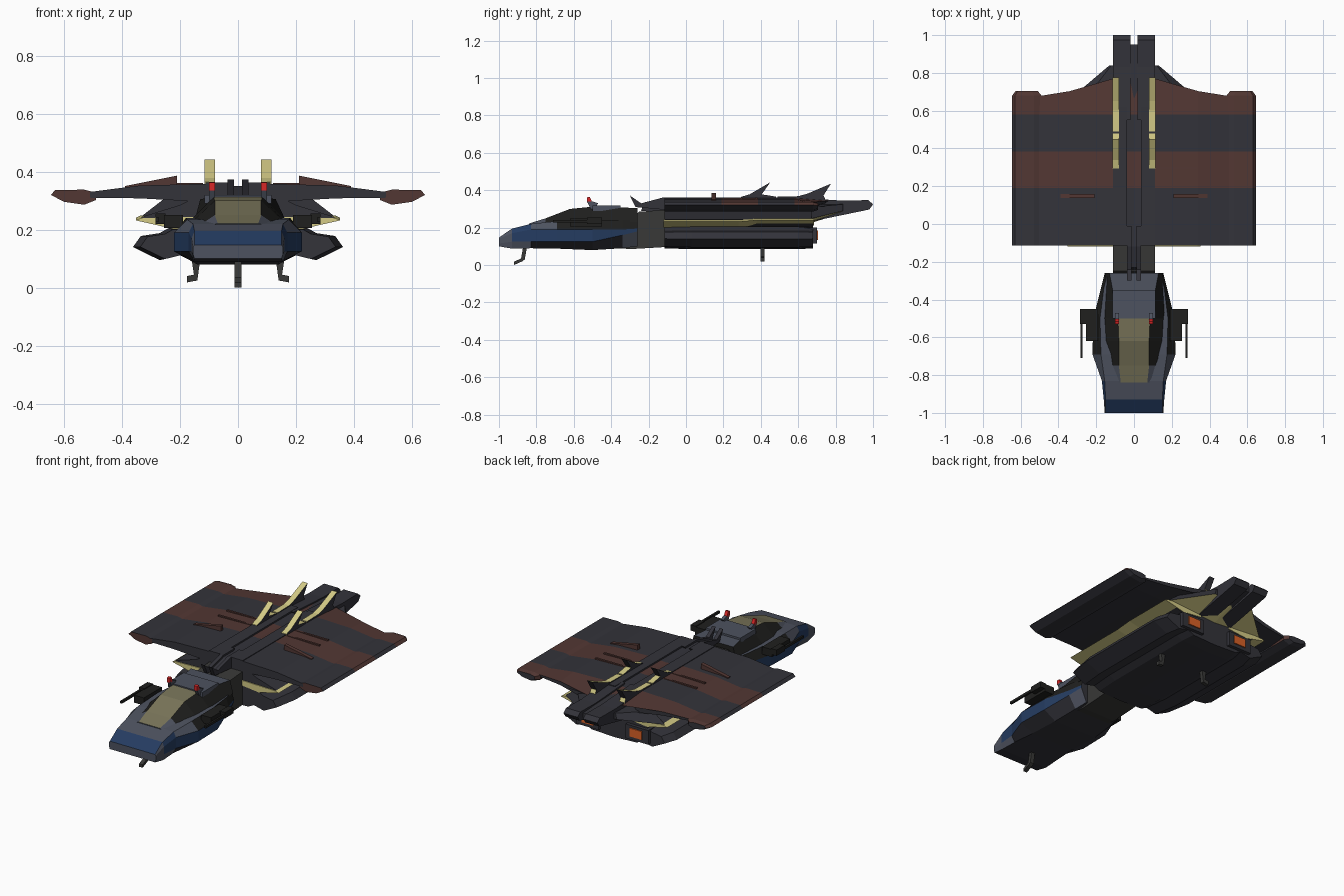
import bpy, bmesh
from mathutils import Vector

if "Cube" in bpy.data.objects:
    bpy.data.objects.remove(bpy.data.objects["Cube"])

COL = {"dark": (.033, .033, .042), "slate": (.075, .085, .115), "black": (.014, .014, .013),
       "gun": (.04, .04, .038), "brown": (.085, .038, .033), "yellow": (.66, .6, .24),
       "glass": (.19, .175, .10), "blue": (.018, .045, .12), "red": (.7, .02, .02),
       "orange": (.7, .12, .02)}
NAMES = list(COL)
MATS = []
for n, c in COL.items():
    m = bpy.data.materials.new(n)
    m.diffuse_color = (*c, 1)
    m.use_nodes = True
    m.node_tree.nodes["Principled BSDF"].inputs["Base Color"].default_value = m.diffuse_color
    MATS.append(m)


def loft(name, rings, paint="dark", mirror=False):
    """Skin a list of equal-length rings; paint is a colour or f(centre, normal)."""
    bm = bmesh.new()
    vs = [[bm.verts.new(p) for p in r] for r in rings]
    n = len(rings[0])
    for a, b in zip(vs, vs[1:]):
        for i in range(n):
            j = (i + 1) % n
            bm.faces.new((a[i], a[j], b[j], b[i]))
    bm.faces.new(vs[0])
    bm.faces.new(vs[-1])
    bmesh.ops.recalc_face_normals(bm, faces=bm.faces[:])
    for f in bm.faces:
        col = paint if isinstance(paint, str) else paint(f.calc_center_median(), f.normal)
        f.material_index = NAMES.index(col)
    me = bpy.data.meshes.new(name)
    bm.to_mesh(me)
    bm.free()
    for m in MATS:
        me.materials.append(m)
    ob = bpy.data.objects.new(name, me)
    bpy.context.collection.objects.link(ob)
    if mirror:
        ob.modifiers.new("mirror", 'MIRROR').use_mirror_merge = False
    return ob


def sym(half, y):
    """Full ring from a half section (x, z) at station y (number or function of x)."""
    fy = y if callable(y) else lambda x: y
    full = half + [(-x, z) for x, z in reversed(half) if x > 0]
    return [(x, fy(abs(x)), z) for x, z in full]


def slab(name, prof, x0, x1, paint="dark", mirror=True):
    """Side profile (y, z) extruded across x."""
    return loft(name, [[(x, y, z) for y, z in prof] for x in (x0, x1)], paint, mirror)


def box(name, x0, x1, y0, y1, z0, z1, paint="dark", mirror=True):
    return slab(name, [(y0, z0), (y1, z0), (y1, z1), (y0, z1)], x0, x1, paint, mirror)


# Nose body: y, bottom width, bottom z, side width, side low z, side high z, top width, top z
NOSE = [(-1, .15, .10, .155, .115, .14, .15, .147), (-.93, .155, .088, .16, .125, .17, .15, .195),
        (-.83, .15, .09, .17, .125, .19, .155, .22), (-.69, .14, .088, .22, .125, .19, .175, .235),
        (-.5, .14, .08, .215, .125, .19, .18, .24), (-.34, .13, .09, .175, .16, .19, .16, .24),
        (-.26, .12, .10, .155, .18, .195, .14, .24)]


def nose_paint(c, n):
    if n.z < -.5 or n.y > .8:
        return "dark"
    if c.y < -.93 and n.z > .5:
        return "blue"
    if n.y < -.8 or n.z > .7:
        return "slate"
    if .14 < c.z < .195 and c.y > -.95:
        return "blue"
    return "black" if c.z > .2 and -.6 < c.y else "slate"


loft("nose_body", [sym([(0, zb), (bw, zb), (w, z1), (w, z2), (tw, zt), (0, zt)], y)
                   for y, bw, zb, w, z1, z2, tw, zt in NOSE], nose_paint)

# Canopy with glazed top strip
CAN = [(-.84, .10, .21, .07, .222), (-.75, .14, .21, .08, .25), (-.62, .165, .22, .08, .30),
       (-.5, .165, .23, .085, .312), (-.26, .15, .23, .13, .305)]


def canopy_paint(c, n):
    if n.z > .7 and abs(c.x) < .09:
        return "glass" if c.y < -.5 else "slate"
    return "slate" if c.y < -.78 or n.z > .8 else "black"


loft("canopy", [sym([(0, zb), (bw, zb), (tw, zt), (0, zt)], y)
                for y, bw, zb, tw, zt in CAN], canopy_paint)
box("roof_plate", -.115, .115, -.5, -.35, .29, .319, "slate", False)
slab("antenna", [(-.49, .3), (-.47, .33), (-.50, .34), (-.53, .34), (-.51, .3)], .08, .10, "slate")
slab("antenna_light", [(-.53, .335), (-.5, .332), (-.515, .365), (-.53, .362)], .08, .10, "red")

# Side guns
box("gun_mount", .19, .255, -.62, -.45, .205, .25, "black")
box("gun_arm", .25, .285, -.53, -.45, .22, .255, "black")
box("gun_barrel", .272, .284, -.71, -.45, .228, .242, "black")

# Neck between nose and hull
slab("neck", [(-.45, .10), (-.3, .235), (-.25, .285), (-.05, .3), (-.05, .1), (-.3, .085)],
     -.11, .11, "gun", False)
slab("neck_hook", [(-.3, .372), (-.27, .31), (-.05, .29), (-.01, .362), (-.12, .362), (-.24, .33)],
     .014, .036)
slab("neck_block", [(-.24, .29), (-.03, .29), (-.03, .35), (-.12, .35), (-.23, .32)],
     -.016, .016, "dark", False)

# Main hull: upper shoulders, lower pods
UP = [(0, .34), (.14, .315), (.2, .285), (.335, .243), (.2, .2), (0, .2)]
loft("upper_hull", [sym(UP, -.115), sym(UP, .68)])
LOW = [(0, .205), (.24, .205), (.27, .188), (.335, .178), (.362, .14), (.27, .095), (.2, .112),
       (.16, .092), (0, .085)]


def scaled(half, s, dz=0):
    return [(x * s, .15 + (z - .15) * s + dz) for x, z in half]


loft("lower_hull", [sym(scaled(LOW, .93), -.115), sym(LOW, .03), sym(LOW, .6),
                    sym(scaled(LOW, .93), .68)])
BAND = [(.1, .215), (.22, .202), (.352, .232), (.335, .24), (.1, .245)]
loft("side_band", [[(x, y, z + d) for x, z in BAND]
                   for y, d in ((-.12, 0), (.28, 0), (.38, .009), (.684, .009))], "yellow", True)

# Engine blocks and glowing outlets
box("engine_block", .09, .24, .6, .7, .115, .2)
box("engine_glow", .12, .2, .69, .706, .135, .185, "orange")


# Wing with painted bands
def band_paint(c, n):
    brown = .19 < c.y < .385 or .58 < c.y
    if n.y < -.9 and c.x > .5:
        return "brown"
    return "brown" if brown and n.z > -.2 and n.y < .9 else "dark"


WING = [(0, .35), (.11, .358), (.34, .352), (.51, .33), (.51, .31), (.34, .308), (.11, .295), (0, .295)]
THIN = [(x, .328 + (z - .328) * .5) for x, z in WING]


def trailing(x):
    return .77 if x < .12 else .77 - (x - .11) * .235 + (.03 * (.51 - x) / .4 * -1 if .2 < x < .5 else 0)


loft("wing", [sym(WING, y) for y in (-.115, .19, .385, .58)] + [sym(THIN, trailing)], band_paint)
TIP = [(.49, .328), (.53, .338), (.63, .336), (.645, .32), (.6, .296), (.53, .286), (.49, .302)]
tip_end = [(.57 + (x - .57) * .75, .316 + (z - .316) * .7) for x, z in TIP]
loft("wing_tip", [[(x, y, z) for x, z in TIP] for y in (-.115, .19, .385, .58, .68)]
     + [[(x, .705, z) for x, z in tip_end]], band_paint, True)
for y in (.29, .37):
    box("wing_rib", .12, .335, y, y + .012, .34, .36, "brown")
loft("wing_fin", [[(.21, y, .34), (.39, y, .335), (.39, y, .35), (.21, y, .386)]
                  for y in (.137, .16)], "brown", True)

# Spine rails and twin tail booms
box("spine_rail", .036, .112, -.115, .62, .33, .362)
slab("tail_boom", [(.55, .362), (.83, .345), (.975, .347), (1, .325), (.98, .297), (.68, .235)],
     .018, .112)
slab("tail_core", [(.55, .35), (.95, .333), (.95, .305), (.68, .24)], -.03, .03, "dark", False)
loft("tail_fairing", [sym([(0, .33), (.25, .31), (.33, .248), (0, .225)], .67),
                      sym([(0, .33), (.12, .325), (.13, .29), (0, .28)], .84)],
     lambda c, n: "yellow" if n.z < -.3 else "dark")


# Swept dorsal blades, bright on the upper edge
def blade_paint(c, n):
    return "dark" if abs(n.x) > .5 or n.z < -.2 else "yellow"


slab("front_blade", [(.29, .34), (.295, .365), (.34, .378), (.45, .442), (.405, .378), (.48, .366),
                     (.48, .34)], .08, .115, blade_paint)
slab("rear_blade", [(.49, .34), (.49, .366), (.6, .368), (.65, .382), (.775, .435), (.735, .372),
                    (.75, .34)], .08, .115, blade_paint)

# Landing legs
slab("front_leg", [(-.87, .1), (-.85, .1), (-.862, .03), (-.875, .02), (-.92, 0), (-.92, .018),
                   (-.882, .035)], -.012, .012, "gun", False)
loft("rear_leg", [[(.13, y, .1), (.16, y, .1), (.152, y, .045), (.176, y, .04), (.176, y, .018),
                   (.14, y, .025)] for y in (.398, .42)], "gun", True)
